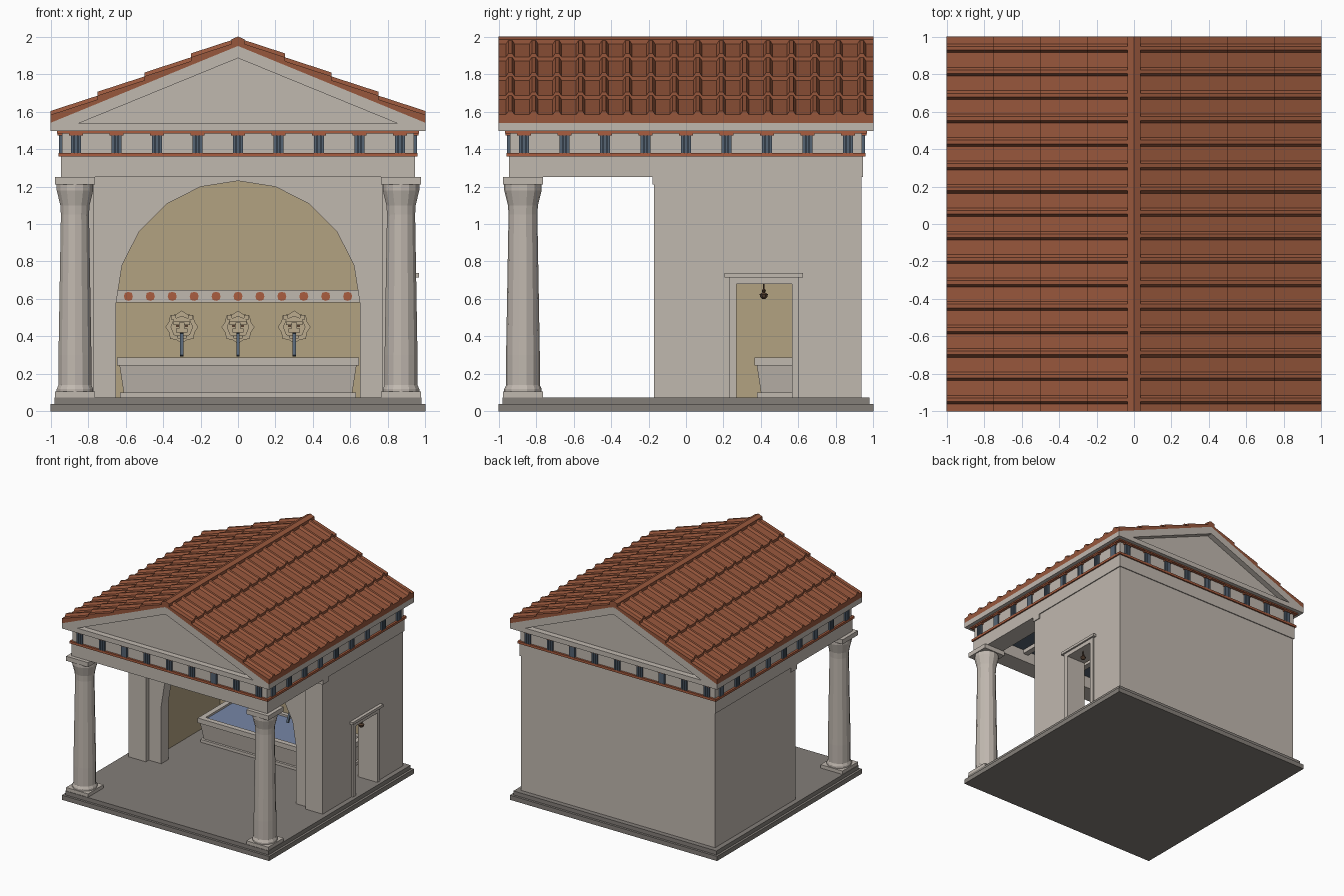
import bpy, bmesh, math
from mathutils import Matrix, Vector

cube = bpy.data.objects.get("Cube")
if cube:
    bpy.data.objects.remove(cube)


def material(name, r, g, b):
    m = bpy.data.materials.new(name)
    m.use_nodes = True
    m.diffuse_color = (r, g, b, 1)
    m.node_tree.nodes["Principled BSDF"].inputs["Base Color"].default_value = (r, g, b, 1)
    return m


STONE = material("pale stone", .53, .48, .43)
BASE = material("dark stone", .23, .21, .19)
TILE = material("terracotta", .31, .095, .045)
RED = material("red paint", .40, .11, .05)
PLASTER = material("tan plaster", .45, .36, .22)
CARVED = material("carved sandstone", .50, .41, .27)
SLATE = material("slate blue", .09, .125, .17)
WATER = material("water", .18, .24, .38)
BRONZE = material("bronze", .09, .05, .03)


def finish(name, bm, mat):
    bmesh.ops.recalc_face_normals(bm, faces=bm.faces)
    me = bpy.data.meshes.new(name)
    bm.to_mesh(me)
    bm.free()
    me.materials.append(mat)
    ob = bpy.data.objects.new(name, me)
    bpy.context.collection.objects.link(ob)
    return ob


def boxes(name, mat, *items):
    """One object from boxes given as (x0, x1, y0, y1, z0, z1[, quarter turns])."""
    bm = bmesh.new()
    for x0, x1, y0, y1, z0, z1, *turn in items:
        m = Matrix.Translation(((x0 + x1) / 2, (y0 + y1) / 2, (z0 + z1) / 2)) @ \
            Matrix.Diagonal((x1 - x0, y1 - y0, z1 - z0, 1))
        if turn:
            m = Matrix.Rotation(turn[0] * math.pi / 2, 4, 'Z') @ m
        bmesh.ops.create_cube(bm, size=1, matrix=m)
    return finish(name, bm, mat)


def prism(name, mat, pts, a, b, axis='y'):
    """Outline in the plane across the axis, extruded from a to b."""
    bm = bmesh.new()
    put = (lambda p, t: (p[0], t, p[1])) if axis == 'y' else (lambda p, t: (t, p[0], p[1]))
    ends = [[bm.verts.new(put(p, t)) for p in pts] for t in (a, b)]
    bm.faces.new(ends[0])
    bm.faces.new(ends[1])
    for i in range(len(pts)):
        j = (i + 1) % len(pts)
        bm.faces.new((ends[0][i], ends[0][j], ends[1][j], ends[1][i]))
    return finish(name, bm, mat)


def lathe(name, mat, profile, n, x, y):
    bm = bmesh.new()
    rings = [[bm.verts.new((x + r * math.cos(math.tau * (k + .5) / n),
                            y + r * math.sin(math.tau * (k + .5) / n), z)) for k in range(n)]
             for r, z in profile]
    for lo, hi in zip(rings, rings[1:]):
        for k in range(n):
            bm.faces.new((lo[k], lo[(k + 1) % n], hi[(k + 1) % n], hi[k]))
    bm.faces.new(rings[0])
    bm.faces.new(rings[-1])
    return finish(name, bm, mat)


def ring(half, depth, z0, z1):
    """Four boxes around a square, overlapping at the corners."""
    return [(-half, half, -half, depth - half, z0, z1, t) for t in range(4)]


def star(x, z, n, r1, r2):
    return [(x + (r1, r2)[k % 2] * math.sin(math.tau * k / n),
             z + (r1, r2)[k % 2] * math.cos(math.tau * k / n)) for k in range(n)]


# Stepped platform
boxes("lower_step", BASE, (-1, 1, -1, 1, 0, .04))
boxes("upper_step", BASE, (-.98, .98, -.98, .98, .04, .075))

# Front columns
SHAFT = [(.1, .1), (.1, .12), (.09, .14), (.09, .3), (.077, 1.05), (.08, 1.1),
         (.1, 1.18), (.1, 1.215)]
for side, s in (("left", 1), ("right", -1)):
    x, y = s * .87, -.87
    lathe(side + "_column", STONE, SHAFT, 14, x, y)
    boxes(side + "_column_plinth_and_abacus", STONE,
          *[(x - .106, x + .106, y - .106, y + .106, *z) for z in ((.075, .105), (1.21, 1.25))])

# Room walls with a doorway on the left side
boxes("right_wall", STONE, (-.937, -.77, -.17, .937, .075, 1.25))
boxes("back_wall", STONE, (-.77, .77, .85, .937, .075, 1.25))
boxes("left_wall", STONE, (.77, .937, -.17, .27, .075, 1.25), (.77, .937, .565, .937, .075, 1.25),
      (.77, .937, .27, .565, .68, 1.25))
boxes("pilaster_caps", STONE, *[(s * .855 - .09, s * .855 + .09, -.18, -.1, 1.21, 1.25) for s in (1, -1)])

# Arched front wall, plastered on the inner face
arch = [(-.65 * math.cos(math.pi * k / 10), .58 + .65 * math.sin(math.pi * k / 10)) for k in range(11)]
wall = prism("arch_wall", STONE, [(-.77, .075), (-.65, .075)] + arch +
             [(.65, .075), (.77, .075), (.77, 1.25), (-.77, 1.25)], -.13, -.03)
wall.data.materials.append(PLASTER)
for f in wall.data.polygons:
    f.material_index = int(f.normal.y > .9)

# Plaster lining and ceiling of the room
boxes("plaster_lining", PLASTER, (-.77, -.763, -.03, .85, .075, 1.35), (-.77, .77, .843, .85, .075, 1.35),
      (.763, .77, -.03, .27, .075, 1.35), (.763, .77, .565, .85, .075, 1.35),
      (.763, .77, .27, .565, .68, 1.35), (-.77, .77, -.03, .85, 1.35, 1.36))

# Door frame and hanging lamp
boxes("door_frame", STONE, (.93, .95, .23, .27, .075, .715), (.93, .95, .565, .6, .075, .715),
      (.93, .95, .23, .6, .68, .715), (.93, .965, .205, .625, .715, .738))
lathe("door_lamp", BRONZE, [(.004, .68), (.004, .655), (.012, .645), (.008, .635), (.024, .625),
                            (.02, .61), (.008, .6)], 8, .9, .415)

# Architrave, porch ceiling and painted frieze
boxes("architrave", STONE, *ring(.945, .165, 1.25, 1.365), (-.8, .8, -.16, -.03, 1.25, 1.365))
boxes("porch_ceiling", SLATE, (-.78, .78, -.78, -.16, 1.355, 1.364))
boxes("ceiling_beams", STONE, *[(x - .025, x + .025, -.78, -.16, 1.32, 1.36) for x in (-.52, -.26, 0, .26, .52)])
boxes("frieze", STONE, (-.94, .94, -.94, .94, 1.36, 1.5))
boxes("lower_frieze_band", RED, *ring(.957, .05, 1.36, 1.38))
boxes("upper_frieze_band", RED, *ring(.966, .05, 1.484, 1.497))
spots = [(k * .216, t) for k in range(-4, 5) for t in range(4)]
boxes("triglyph_bars", SLATE, *[(c + d - .0075, c + d + .0075, -.955, -.93, 1.38, 1.475, t)
                                for c, t in spots for d in (-.019, 0, .019)])
boxes("triglyph_backs", SLATE, *[(c - .026, c + .026, -.945, -.93, 1.38, 1.475, t) for c, t in spots])
boxes("triglyph_caps", RED, *[(c - .037, c + .037, -.962, -.93, 1.472, 1.486, t) for c, t in spots])

# Gable body with a recessed triangle at each end
prism("gable_body", STONE, [(-1, 1.495), (1, 1.495), (1, 1.54), (0, 1.95), (-1, 1.54)], -.95, .95)
for end, e in (("front", -1), ("back", 1)):
    prism(end + "_gable_sill", STONE, [(-1, 1.495), (1, 1.495), (1, 1.537), (-1, 1.537)], e * .95, e)
    for s in (1, -1):
        prism(end + "_gable_rake", STONE, [(s, 1.537), (s, 1.54), (0, 1.95), (0, 1.885), (s * .85, 1.537)],
              e * .95, e)

# Roof: four overlapping tile rows per slope, with repeated cover ribs
RIB = [(-.027, -.005), (-.01, .02), (.01, .02), (.027, -.005)]


def slope(x):
    return 1.95 - .41 * x


for side, s in (("left", 1), ("right", -1)):
    for i in range(4):
        x0, x1 = i / 4, (i + 1) / 4
        hi, lo = slope(x0) + .022, slope(x1) + .043
        prism(side + "_tile_row", TILE, [(s * x0, slope(x0)), (s * x0, hi), (s * x1, lo), (s * x1, slope(x1))],
              -1, 1)
        rib = prism(side + "_cover_ribs", TILE, [(y - .9375, z) for y, z in RIB], s * x0, s * x1, 'x')
        for v in rib.data.vertices:
            v.co.z += hi + (lo - hi) * (abs(v.co.x) - x0) * 4
        arr = rib.modifiers.new("repeat", 'ARRAY')
        arr.count = 16
        arr.use_relative_offset = False
        arr.use_constant_offset = True
        arr.constant_offset_displace = (0, .125, 0)
prism("roof_ridge", TILE, [(-.036, 1.94), (-.036, 1.985), (0, 2), (.036, 1.985), (.036, 1.94)], -1, 1)

# Basin with tapered body, rim and water
basin = boxes("basin_body", STONE, (-.632, .632, .378, .843, .1, .245))
for v in basin.data.vertices:
    if v.co.z < .2:
        v.co.x *= .965
        v.co.y = max(v.co.y, .4) if v.co.y < .5 else v.co.y
boxes("basin_foot", STONE, (-.63, .63, .38, .843, .075, .1))
boxes("basin_rim", STONE, (-.645, .645, .365, .41, .245, .287), (-.645, .645, .81, .845, .245, .287),
      (-.645, -.6, .365, .845, .245, .287), (.6, .645, .365, .845, .245, .287))
boxes("basin_water", WATER, (-.61, .61, .4, .82, .24, .27))

# Painted band on the back wall
boxes("wall_band", STONE, (-.763, .763, .825, .845, .58, .648))
for k in range(-5, 6):
    prism("band_square", RED, star(k * .117, .614, 8, .024, .026), .818, .826)

# Carved lion head spouts
for x in (-.3, 0, .3):
    z = .45
    prism("spout_mane", CARVED, star(x, z, 16, .088, .074), .8, .845)
    prism("spout_face", CARVED, star(x, z, 8, .06, .06), .77, .81)
    boxes("spout_features", CARVED, (x - .045, x + .045, .755, .78, z + .012, z + .03),
          (x - .014, x + .014, .74, .78, z - .02, z + .025),
          (x - .03, x + .03, .735, .78, z - .03, z - .008),
          (x - .024, x + .024, .745, .78, z - .06, z - .042),
          *[(x + s * .045 - .013, x + s * .045 + .013, .77, .8, z + .04, z + .065) for s in (1, -1)])
    boxes("spout_eyes", BRONZE, *[(x + s * .024 - .008, x + s * .024 + .008, .764, .772, z, z + .011)
                                  for s in (1, -1)])
    prism("spout_pipe", SLATE, [(.78, z - .03), (.73, z - .035), (.675, z - .15), (.692, z - .158),
                                (.742, z - .052), (.78, z - .048)], x - .009, x + .009, 'x')
